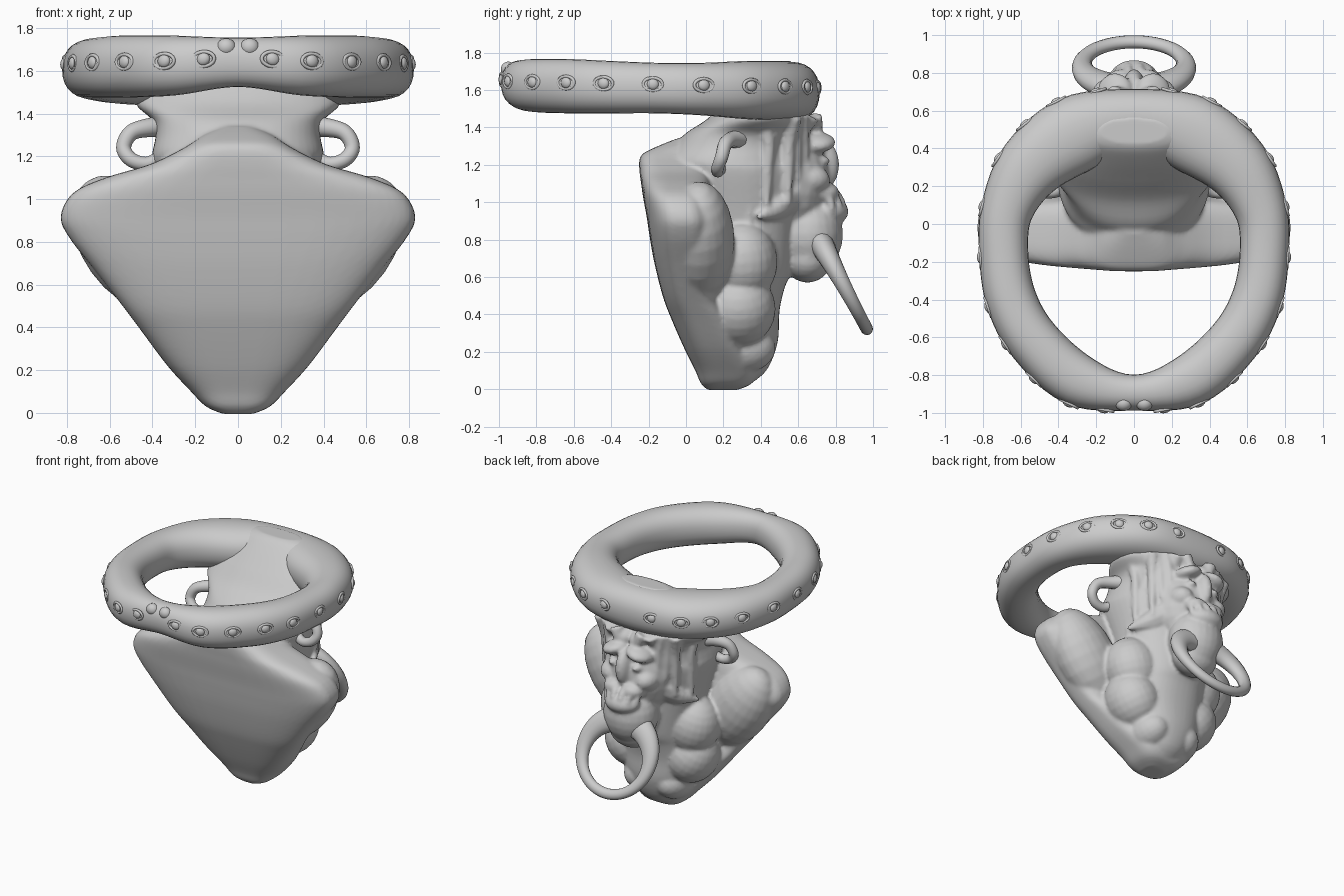
import bpy, bmesh, math, random
from mathutils import Vector, Matrix

if "Cube" in bpy.data.objects:
    bpy.data.objects.remove(bpy.data.objects["Cube"])

random.seed(4)


def spline(pts, closed=False, n=6):
    """Catmull-Rom through tuples of any length."""
    out, m = [], len(pts)
    for i in range(m if closed else m - 1):
        if closed:
            q = [pts[(i + k) % m] for k in (-1, 0, 1, 2)]
        else:
            q = [pts[min(max(i + k, 0), m - 1)] for k in (-1, 0, 1, 2)]
        for j in range(n):
            t = j / n
            out.append([0.5 * (2*b + (c - a)*t + (2*a - 5*b + 4*c - d)*t*t
                               + (3*b - a - 3*c + d)*t**3) for a, b, c, d in zip(*q)])
    return out if closed else out + [list(pts[-1])]


def skin(bm, rings, closed=False):
    """Bridge rings of points; cap the ends when open."""
    vs = [[bm.verts.new(p) for p in r] for r in rings]
    k = len(vs[0])
    for i in range(len(vs) if closed else len(vs) - 1):
        a, b = vs[i], vs[(i + 1) % len(vs)]
        for j in range(k):
            bm.faces.new((a[j], a[(j+1) % k], b[(j+1) % k], b[j]))
    if not closed:
        bm.faces.new(vs[0][::-1])
        bm.faces.new(vs[-1])


def sup(a, e):
    c, s = math.cos(a), math.sin(a)
    return math.copysign(abs(c)**e, c), math.copysign(abs(s)**e, s)


def tube(bm, pts, up, closed=False, n=6, sides=12, e=1.0):
    """Tube through (x, y, z, side radius, up radius)."""
    s = spline(pts, closed, n)
    up, rings = Vector(up).normalized(), []
    for i, p in enumerate(s):
        nx = s[(i+1) % len(s)] if closed else s[min(i+1, len(s)-1)]
        pv = s[i-1] if closed else s[max(i-1, 0)]
        t = (Vector(nx[:3]) - Vector(pv[:3])).normalized()
        side = t.cross(up).normalized()
        u = side.cross(t)
        c = Vector(p[:3])
        rings.append([c + side*p[3]*x + u*p[4]*y for x, y in
                      (sup(2*math.pi*k/sides, e) for k in range(sides))])
    skin(bm, rings, closed)


def loft(bm, secs, e, sides=48):
    """Stack of rounded sections (z, half width, front y, back y)."""
    rings = []
    for z, w, f, b in spline(secs, n=4):
        rings.append([(w*x, (f+b)/2 + (b-f)/2*y, z) for x, y in
                      (sup(2*math.pi*k/sides, e) for k in range(sides))])
    skin(bm, rings)


def blob(bm, c, r, tilt=0.0, seg=24):
    m = Matrix.Translation(c) @ Matrix.Rotation(tilt, 4, 'Y') @ Matrix.Diagonal((*r, 1))
    bmesh.ops.create_uvsphere(bm, u_segments=seg, v_segments=seg // 2, radius=1, matrix=m)


def pair(bm, c, r, tilt=0.0):
    for s in (1, -1):
        blob(bm, (s*c[0], c[1], c[2]), r, s*tilt)


def finish(bm, name):
    bmesh.ops.recalc_face_normals(bm, faces=bm.faces[:])
    me = bpy.data.meshes.new(name)
    bm.to_mesh(me)
    bm.free()
    for p in me.polygons:
        p.use_smooth = True
    ob = bpy.data.objects.new(name, me)
    bpy.context.collection.objects.link(ob)
    return ob


# Body: shield-like front, neck, muscle lobes and face fused together
bm = bmesh.new()
loft(bm, [(-.005, .07, .12, .27), (.03, .15, .08, .35), (.1, .22, .05, .38), (.22, .33, -.01, .33),
          (.38, .45, -.08, .25), (.5, .54, -.125, .18), (.68, .68, -.17, .17),
          (.82, .79, -.195, .17), (.92, .83, -.21, .17), (1.03, .77, -.23, .15),
          (1.1, .62, -.24, .14), (1.16, .42, -.248, .14), (1.22, .29, -.25, .14),
          (1.26, .22, -.23, .14), (1.3, .16, -.15, .14), (1.34, .08, -.05, .2)], .62)
loft(bm, [(.02, .08, .1, .33), (.1, .17, .05, .43), (.25, .27, 0, .49), (.42, .31, 0, .5),
          (.55, .31, 0, .53), (.65, .3, 0, .57), (.9, .34, 0, .6), (1.15, .4, -.08, .62),
          (1.22, .4, -.12, .62), (1.3, .385, -.06, .62), (1.37, .4, .0, .64),
          (1.45, .48, .12, .64), (1.56, .43, .22, .62), (1.66, .33, .31, .6),
          (1.73, .26, .38, .58), (1.755, .18, .42, .56)], .9)
pair(bm, (.5, .07, .79), (.23, .19, .36), .62)       # shoulders
pair(bm, (.25, .28, .43), (.19, .2, .21), .6)        # mid lobes
pair(bm, (.13, .28, .22), (.14, .2, .14), .8)        # lower lobes
pair(bm, (.27, .3, .68), (.2, .19, .22), .3)         # flanks
blob(bm, (0, .56, 1.12), (.26, .21, .3))             # skull
blob(bm, (0, .66, .83), (.2, .18, .22))              # jaw
blob(bm, (0, .65, .7), (.17, .13, .13))              # chin
blob(bm, (0, .75, .95), (.14, .12, .08))             # lower lip
blob(bm, (0, .72, 1.2), (.06, .1, .14))              # nose
pair(bm, (.1, .69, 1.32), (.1, .11, .05), .3)        # brows
pair(bm, (.14, .66, 1.12), (.09, .11, .08), -.3)     # cheeks
pair(bm, (.07, .73, 1.05), (.09, .09, .06))          # upper lip
pair(bm, (.1, .71, 1.22), (.04, .06, .03))           # eyes
pair(bm, (.06, .62, 1.39), (.08, .1, .07))           # forehead

# Mane locks, cheek tufts and teeth, modelled into the body
for i in range(8):
    a = math.radians(4 + i*10)
    w = [random.uniform(-.035, .035) for _ in range(4)]
    tip = .96 + .025*i + random.uniform(-.08, .08)
    lock = []
    for j, (f, r) in enumerate(((0, .055), (.3, .034), (.6, .034), (1, .014))):
        rad = .355 + (.02, .0, -.01, -.005)[j] + w[j]*.7
        lock.append((rad*math.cos(a + w[j]*2), .33 + rad*math.sin(a + w[j]*2),
                     1.46 + (tip - 1.46)*f, r, r))
    for s in (1, -1):
        tube(bm, [(s*x, *q) for x, *q in lock], (s*math.cos(a), math.sin(a), 0), False, 4, 8)
for s in (1, -1):
    tube(bm, [(s*.2, .56, 1.02, .09, .06), (s*.29, .48, .96, .06, .05),
              (s*.38, .38, .92, .012, .012)], (0, 1, 0), False, 4, 8)
    for x, y in ((.03, .84), (.085, .82), (.13, .78)):
        tube(bm, [(s*x, y - .04, 1.05, .024, .024), (s*x, y - .005, 1.0, .02, .02),
                  (s*x, y, .95, .014, .014)], (0, 1, 0), False, 3, 8)
body = finish(bm, "body")
rm = body.modifiers.new("fuse", 'REMESH')
rm.mode, rm.voxel_size, rm.use_smooth_shade = 'VOXEL', .013, True
sm = body.modifiers.new("soften", 'SMOOTH')
sm.factor, sm.iterations = .5, 4

# Large top ring, thicker where it meets the neck
half = [(0, -.893, 1.64, .095, .115), (.3, -.825, 1.625, .14, .14), (.53, -.62, 1.62, .14, .145),
        (.65, -.4, 1.615, .135, .14), (.69, -.15, 1.61, .13, .135), (.67, .08, 1.605, .14, .14),
        (.54, .31, 1.6, .18, .155), (.3, .48, 1.595, .205, .16), (0, .56, 1.59, .155, .16)]
path = half + [(-p[0], *p[1:]) for p in half[-2:0:-1]]
bm = bmesh.new()
tube(bm, path, (0, 0, 1), True, 6, 28, .88)
finish(bm, "top_ring")

# Studs with a rim around the outside of the ring
bm = bmesh.new()
dense = spline(path, True, 24)
spots = [(.155, -.98), (.34, -.94), (.53, -.82), (.69, -.64), (.78, -.45), (.82, -.18),
         (.8, .09), (.7, .34), (.55, .5), (.4, .61), (.2, .69)]
for sx, sy in spots:
    i = min(range(len(dense)), key=lambda k: (dense[k][0]-sx)**2 + (dense[k][1]-sy)**2)
    a, p, b = dense[i-1], dense[i], dense[(i+1) % len(dense)]
    t = (Vector(b[:3]) - Vector(a[:3])).normalized()
    nrm = t.cross(Vector((0, 0, 1))).normalized()
    for s in (1, -1):
        flip = Vector((s, 1, 1))
        c = (Vector(p[:3]) + nrm*(p[3] - .006)) * flip + Vector((0, 0, .02))
        N, T = nrm*flip, t*flip
        m = Matrix.Translation(c) @ Matrix((T, N, (0, 0, 1))).transposed().to_4x4()
        bmesh.ops.create_uvsphere(bm, u_segments=14, v_segments=8, radius=1,
                                  matrix=m @ Matrix.Diagonal((.032, .019, .03, 1)))
        rim = [tuple(m @ Vector((.052*math.cos(q), 0, .034*math.sin(q)))) + (.009, .009)
               for q in (k*math.pi/6 for k in range(12))]
        tube(bm, rim, N, True, 2, 6)
pair(bm, (.055, -.95, 1.71), (.045, .04, .042))      # front beads
finish(bm, "ring_studs")

# Ring hanging from the muzzle, flared at its top
bm = bmesh.new()
nose = []
for k in range(16):
    a = 2*math.pi*k/16
    g = ((1 + math.cos(a))/2)**2
    u = -math.cos(a)*.265
    nose.append((.275*math.sin(a), .84 + .47*u, .56 - .88*u, .038 + .06*g, .034 + .035*g))
tube(bm, nose, (0, .88, .47), True, 4, 14)
finish(bm, "hanging_ring")

# Curled ears at the sides of the neck
bm = bmesh.new()
ear = [(.3, .32, 1.34, .06), (.41, .25, 1.335, .045), (.5, .21, 1.31, .038), (.535, .19, 1.24, .035),
       (.5, .17, 1.185, .034), (.43, .17, 1.165, .033), (.37, .19, 1.19, .034), (.34, .22, 1.23, .03)]
for s in (1, -1):
    tube(bm, [(s*x, y, z, r, r) for x, y, z, r in ear], (0, 1, 0))
finish(bm, "curled_ears")
